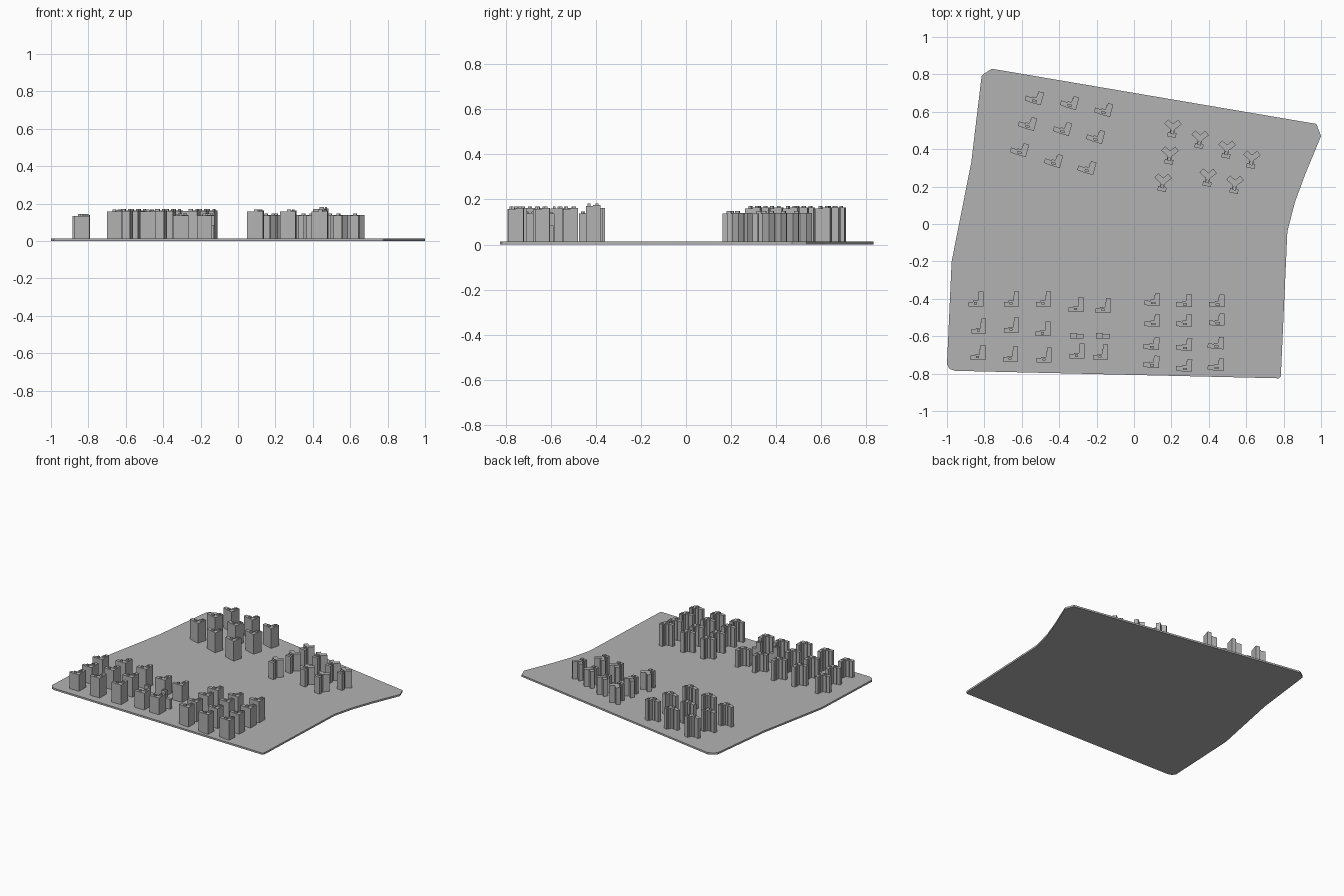
import bpy, bmesh, math
from mathutils import Matrix

grey = bpy.data.materials.new("concrete grey")
grey.diffuse_color = (0.45, 0.45, 0.45, 1)
GROUND = 0.013


def make(name, prisms, x=0, y=0, angle=0, scale=1):
    """Object from prisms (outline, bottom, top), turned and placed in plan."""
    bm = bmesh.new()
    for outline, z0, z1 in prisms:
        face = bm.faces.new([bm.verts.new((px * scale, py * scale, z0)) for px, py in outline])
        new = bmesh.ops.extrude_face_region(bm, geom=[face])["geom"]
        top = [v for v in new if isinstance(v, bmesh.types.BMVert)]
        bmesh.ops.translate(bm, verts=top, vec=(0, 0, z1 - z0))
    bmesh.ops.recalc_face_normals(bm, faces=bm.faces)
    mesh = bpy.data.meshes.new(name)
    bm.to_mesh(mesh)
    bm.free()
    mesh.materials.append(grey)
    ob = bpy.data.objects.new(name, mesh)
    ob.matrix_world = Matrix.Translation((x, y, 0)) @ Matrix.Rotation(math.radians(angle), 4, 'Z')
    bpy.context.collection.objects.link(ob)
    return ob


def rect(x0, x1, y0, y1):
    return [(x0, y0), (x1, y0), (x1, y1), (x0, y1)]


def arm(angle, start, end, half):
    """Rectangle running outwards along an angle."""
    c, s = math.cos(math.radians(angle)), math.sin(math.radians(angle))
    return [(c * u - s * v, s * u + c * v)
            for u, v in ((start, -half), (end, -half), (end, half), (start, half))]


# Ground plate
make("ground_plate", [([(-0.815, 0.79), (-0.80, 0.805), (-0.76, 0.83), (0.975, 0.535), (1.0, 0.47),
                        (0.915, 0.265), (0.86, 0.115), (0.82, -0.04), (0.785, -0.815), (0.775, -0.825),
                        (-0.955, -0.785), (-0.985, -0.775), (-1.0, -0.75), (-0.975, -0.2),
                        (-0.87, 0.33)], 0, GROUND)])


# Tower types: each returns its prisms for a given roof height
def corner_tower(h):
    stem = [(0.01, -0.01), (0.04, -0.01), (0.04, 0.04), (0.014, 0.04), (0.014, 0.018), (0.01, 0.018)]
    foot = [(-0.04, -0.04), (0.04, -0.04), (0.04, -0.01), (-0.016, -0.01), (-0.016, -0.016), (-0.04, -0.016)]
    return [(stem, GROUND, h), (foot, GROUND, h - 0.003),
            (rect(0.017, 0.032, 0.0, 0.012), h, h + 0.007),
            (rect(-0.01, 0.006, -0.03, -0.018), h - 0.003, h + 0.006)]


def hook_tower(h):
    bar = [(-0.045, -0.03), (-0.005, -0.034), (0.04, -0.034), (0.04, -0.002),
           (-0.012, -0.002), (-0.012, -0.008), (-0.045, -0.006)]
    stem = [(0.008, -0.002), (0.04, -0.002), (0.04, 0.032), (0.012, 0.032), (0.012, 0.02), (0.008, 0.02)]
    return [(bar, GROUND, h - 0.004), (stem, GROUND, h),
            (rect(0.02, 0.032, 0.008, 0.022), h, h + 0.007),
            (rect(-0.008, 0.014, -0.026, -0.014), h - 0.004, h + 0.006)]


def three_wing_tower(h):
    return [(arm(38, -0.012, 0.048, 0.015), GROUND, h), (arm(138, 0.004, 0.048, 0.015), GROUND, h - 0.002),
            (arm(262, 0.0, 0.03, 0.013), GROUND, h - 0.002), (arm(262, 0.028, 0.052, 0.023), GROUND, h - 0.003),
            (arm(262, 0.016, 0.036, 0.009), h - 0.004, h + 0.008)]


def low_block(h):
    return [(rect(-0.038, 0.0, -0.016, 0.012), GROUND, h), (rect(0.0, 0.036, -0.016, 0.008), GROUND, 0.085),
            (rect(-0.028, -0.012, -0.008, 0.006), h, h + 0.006)]


# South-west district
for x, y, h in [(-0.845, -0.40, 0.138), (-0.655, -0.40, 0.162), (-0.485, -0.40, 0.162),
                (-0.31, -0.43, 0.14), (-0.165, -0.435, 0.14),
                (-0.83, -0.545, 0.138), (-0.655, -0.54, 0.162), (-0.487, -0.56, 0.162),
                (-0.835, -0.687, 0.138), (-0.66, -0.695, 0.162), (-0.48, -0.70, 0.162),
                (-0.305, -0.68, 0.14), (-0.18, -0.685, 0.14)]:
    make("corner_tower", corner_tower(h), x, y)
for x in (-0.305, -0.165):
    make("low_block", low_block(0.137), x, -0.595)

# South-east district
for x, y, h in [(0.10, -0.403, 0.162), (0.27, -0.41, 0.162), (0.445, -0.41, 0.175),
                (0.10, -0.515, 0.162), (0.27, -0.515, 0.162), (0.445, -0.51, 0.162),
                (0.095, -0.638, 0.162), (0.27, -0.643, 0.162), (0.44, -0.634, 0.162),
                (0.095, -0.735, 0.162), (0.27, -0.755, 0.162), (0.44, -0.75, 0.162)]:
    make("hook_tower", hook_tower(h), x, y, -3 if y < -0.6 else 0)

# North-west district
for x, y in [(-0.53, 0.68), (-0.342, 0.655), (-0.16, 0.617), (-0.567, 0.543), (-0.38, 0.516),
             (-0.203, 0.473), (-0.61, 0.403), (-0.428, 0.345), (-0.25, 0.307)]:
    make("hook_tower", hook_tower(0.164), x, y, -15, 1.05)

# North-east district
for x, y in [(0.208, 0.516), (0.353, 0.457), (0.497, 0.404), (0.63, 0.35),
             (0.192, 0.372), (0.396, 0.254), (0.54, 0.216), (0.155, 0.227)]:
    make("three_wing_tower", three_wing_tower(0.14), x, y)
